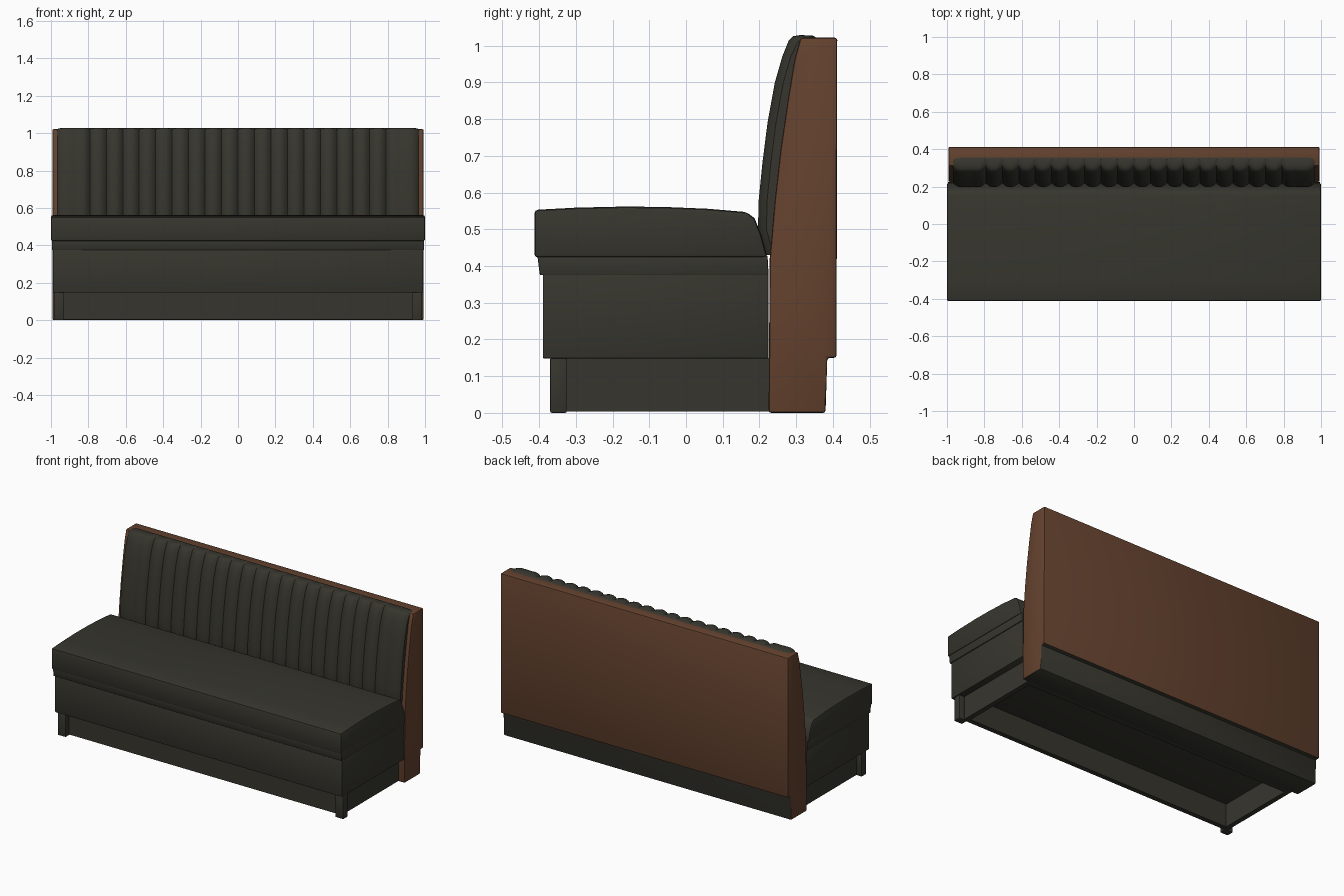
import bpy, bmesh, math

cube = bpy.data.objects.get("Cube")
if cube:
    bpy.data.objects.remove(cube, do_unlink=True)


def material(name, rgb):
    m = bpy.data.materials.new(name)
    m.use_nodes = True
    color = (*rgb, 1)
    m.diffuse_color = color
    m.node_tree.nodes["Principled BSDF"].inputs["Base Color"].default_value = color
    return m


OLIVE = material("dark_olive_leather", (0.037, 0.036, 0.027))
BROWN = material("brown_wood", (0.13, 0.055, 0.028))


def finish(name, bm, mats, bevel=0.0, rule=None):
    """Bevel the sharp edges, assign materials and make the object."""
    bmesh.ops.recalc_face_normals(bm, faces=bm.faces)
    if bevel:
        sharp = [e for e in bm.edges if e.calc_face_angle(0) > math.radians(32)]
        bmesh.ops.bevel(bm, geom=sharp, offset=bevel, segments=2,
                        profile=0.5, affect='EDGES', clamp_overlap=True)
    bm.normal_update()
    if rule:
        for f in bm.faces:
            f.material_index = int(rule(f))
    mesh = bpy.data.meshes.new(name)
    bm.to_mesh(mesh)
    bm.free()
    for m in mats:
        mesh.materials.append(m)
    ob = bpy.data.objects.new(name, mesh)
    bpy.context.collection.objects.link(ob)
    bpy.ops.object.select_all(action='DESELECT')
    ob.select_set(True)
    bpy.context.view_layer.objects.active = ob
    bpy.ops.object.shade_smooth_by_angle(angle=math.radians(35))
    return ob


def loft(name, profile, xs, mats, shift=None, bevel=0.0, rule=None):
    """Sweep a closed (y, z) profile along x; shift moves points per section."""
    bm = bmesh.new()
    rings = []
    for x in xs:
        pts = [shift(x, y, z) if shift else (x, y, z) for y, z in profile]
        rings.append([bm.verts.new(p) for p in pts])
    n = len(profile)
    for a, b in zip(rings, rings[1:]):
        for i in range(n):
            j = (i + 1) % n
            bm.faces.new((a[i], a[j], b[j], b[i]))
    bm.faces.new(rings[0])
    bm.faces.new(rings[-1])
    return finish(name, bm, mats, bevel, rule)


def box(name, x0, x1, y0, y1, z0, z1, mat, bevel=0.0):
    return loft(name, [(y0, z0), (y1, z0), (y1, z1), (y0, z1)], (x0, x1), [mat], bevel=bevel)


# Seat box and hollow plinth
box("seat_base", -0.99, 0.99, -0.39, 0.225, 0.148, 0.38, OLIVE, 0.004)
box("plinth_front", -0.95, 0.95, -0.335, -0.305, 0.004, 0.15, OLIVE)
box("plinth_rear", -0.95, 0.95, 0.195, 0.226, 0.004, 0.15, OLIVE)
for side, s in (("left", 1), ("right", -1)):
    a, b = sorted((s * 0.92, s * 0.95))
    box("plinth_" + side, a, b, -0.31, 0.2, 0.004, 0.15, OLIVE)
    a, b = sorted((s * 0.93, s * 0.985))
    box("front_leg_" + side, a, b, -0.37, -0.325, 0, 0.15, OLIVE, 0.004)

# Crowned seat cushion on its narrower border strip
loft("seat_border", [(-0.398, 0.375), (0.225, 0.375), (0.222, 0.43), (-0.405, 0.43)],
     (-0.995, 0.995), [OLIVE], bevel=0.004)
loft("seat_cushion",
     [(-0.413, 0.423), (0.222, 0.423), (0.205, 0.485), (0.187, 0.53), (0.165, 0.547),
      (0.06, 0.556), (-0.06, 0.561), (-0.17, 0.562), (-0.30, 0.559), (-0.413, 0.553)],
     (-1, 1), [OLIVE], bevel=0.01)


# Wooden back shell with a dark recessed kick strip behind
def is_kick(face):
    return face.calc_center_median().z < 0.152 and abs(face.normal.x) < 0.5


loft("back_shell",
     [(0.225, 0), (0.38, 0), (0.385, 0.15), (0.41, 0.15), (0.412, 1.022), (0.312, 1.022),
      (0.295, 0.96), (0.277, 0.85), (0.258, 0.72), (0.242, 0.58), (0.228, 0.42)],
     (-0.992, 0.992), [BROWN, OLIVE], bevel=0.007, rule=is_kick)

# Pleated back cushion: rounded vertical channels between plain ends
PLEATS, SPAN, STEPS = 20, 0.88, 8


def pleat(x, y, z):
    edge = abs(x) - 0.925
    inset = 0.02 * (edge / 0.04) ** 2 if edge > 0 else 0
    groove = 0
    if abs(x) < SPAN and y < 0.33:
        phase = (x + SPAN) / (2 * SPAN) * PLEATS * math.pi
        groove = 0.022 * (1 - abs(math.sin(phase))) ** 1.3
        groove *= min(1, (SPAN - abs(x)) / 0.08)
    drop = 0.25 * groove + 0.3 * inset if z > 1 else 0
    return (x, y + (groove + inset if y < 0.33 else 0), z - drop)


count = PLEATS * STEPS
sections = [-SPAN + 2 * SPAN * i / count for i in range(count + 1)]
ends = [0.905, 0.925, 0.945, 0.958, 0.968]
loft("back_cushion",
     [(0.215, 0.43), (0.196, 0.50), (0.198, 0.58), (0.208, 0.68), (0.222, 0.79),
      (0.242, 0.90), (0.262, 0.97), (0.280, 1.015), (0.292, 1.026), (0.31, 1.029),
      (0.345, 1.028), (0.362, 1.018), (0.362, 0.43)],
     [-e for e in reversed(ends)] + sections + ends, [OLIVE], shift=pleat)
